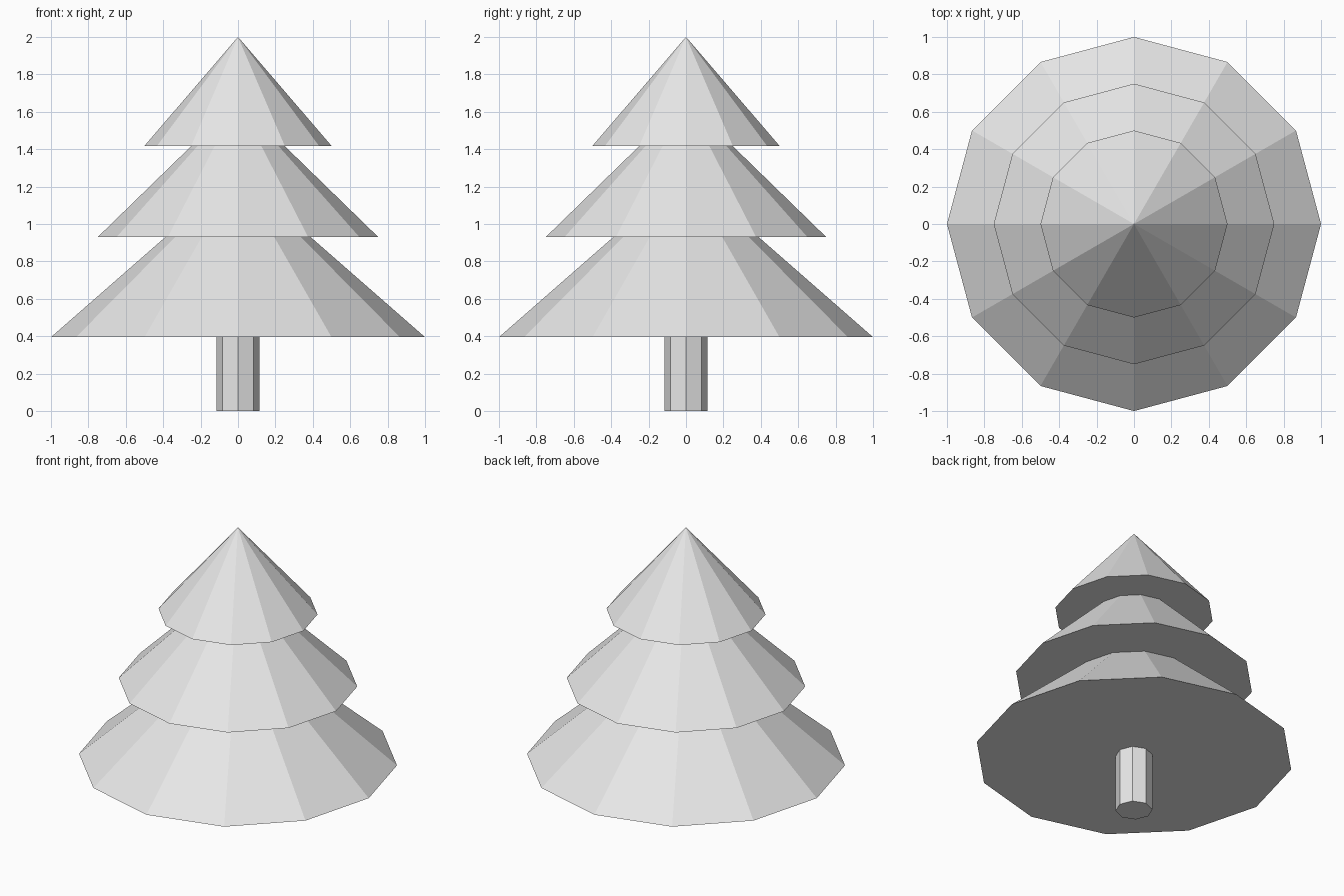
import bpy

cube = bpy.data.objects.get("Cube")
if cube:
    bpy.data.objects.remove(cube, do_unlink=True)

# Single plain grey for the whole tree
grey = bpy.data.materials.new("light_grey")
grey.use_nodes = True
grey.diffuse_color = (0.8, 0.8, 0.8, 1)
grey.node_tree.nodes["Principled BSDF"].inputs["Base Color"].default_value = grey.diffuse_color


def add_part(name, sides, bottom_radius, top_radius, bottom, top):
    """Flat-shaded, capped cone or cylinder with corners on the axes."""
    bpy.ops.mesh.primitive_cone_add(
        vertices=sides, radius1=bottom_radius, radius2=top_radius,
        depth=top - bottom, location=(0, 0, (bottom + top) / 2))
    part = bpy.context.object
    part.name = part.data.name = name
    part.data.materials.append(grey)
    return part


# Trunk
add_part("trunk", 8, 0.116, 0.116, 0, 0.4)

# Three overlapping tiers of branches, each narrower than the one below
tiers = [
    ("lower_branches", 1.0, 0.395, 1.27),
    ("middle_branches", 0.75, 0.93, 1.66),
    ("upper_branches", 0.5, 1.418, 2.0),
]
for name, radius, bottom, top in tiers:
    add_part(name, 12, radius, 0, bottom, top)
